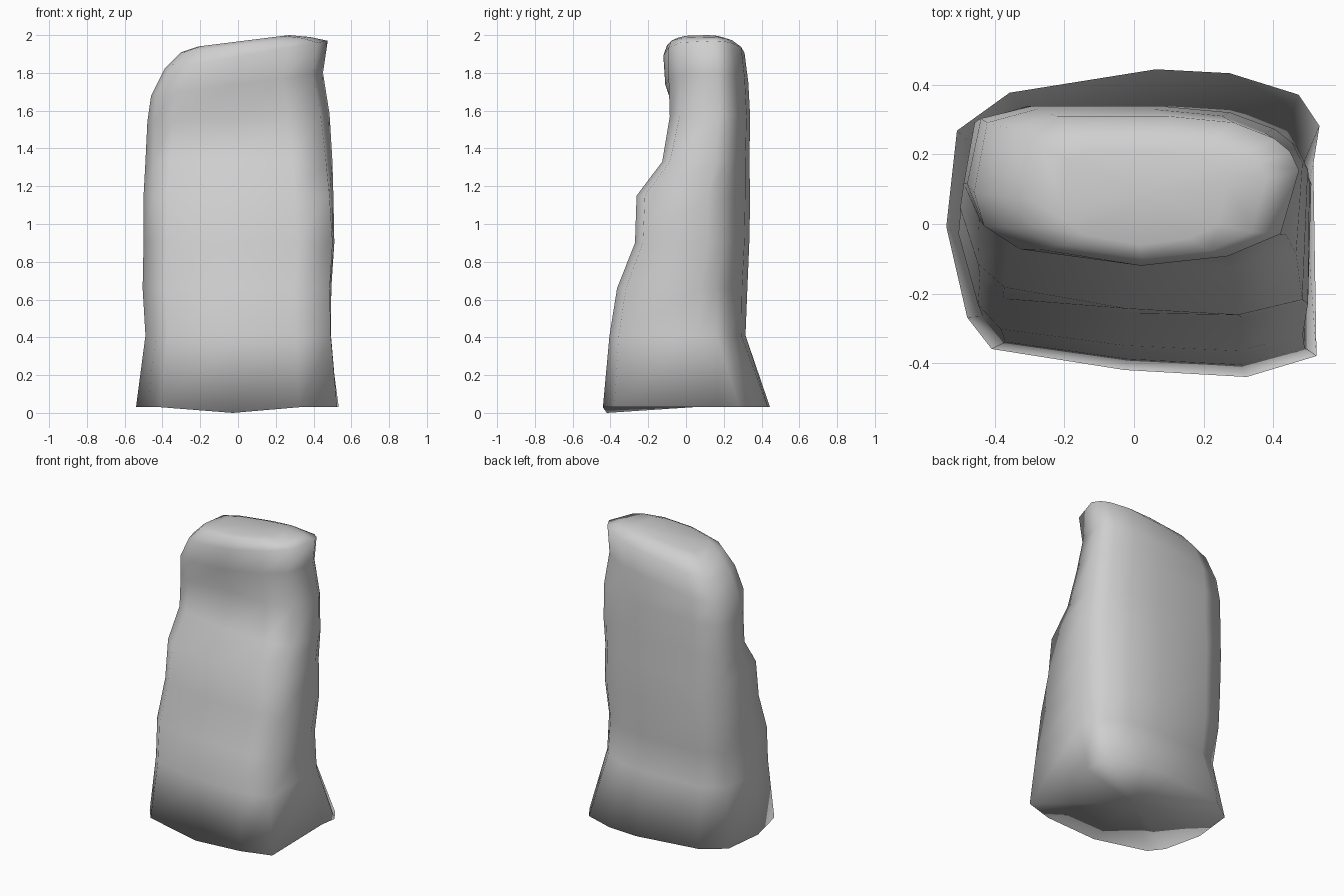
import bpy
import bmesh

cube = bpy.data.objects.get("Cube")
if cube:
    bpy.data.objects.remove(cube, do_unlink=True)


def make_material(name, colour):
    mat = bpy.data.materials.new(name)
    mat.use_nodes = True
    mat.diffuse_color = colour
    mat.node_tree.nodes["Principled BSDF"].inputs["Base Color"].default_value = colour
    return mat


def normalise(outline):
    """Fit an outline to the square from 0 to 1."""
    axes = []
    for values in zip(*outline):
        low, high = min(values), max(values)
        axes.append([(v - low) / (high - low) for v in values])
    return list(zip(*axes))


def mix(a, b, t):
    return a + (b - a) * t


def ramp(value, start, end):
    return min(1, max(0, (value - start) / (end - start)))


# Outlines of the foot and the crown, anticlockwise from the -x side
foot = normalise([
    (-.54, -.01), (-.48, -.27), (-.41, -.36), (-.03, -.42), (.32, -.44),
    (.52, -.38), (.51, .17), (.53, .28), (.47, .37), (.27, .43),
    (.06, .44), (-.36, .37), (-.51, .26)])
crown = normalise([
    (-.49, .1), (-.46, 0), (-.35, -.07), (-.03, -.12), (.25, -.09),
    (.42, -.02), (.48, .18), (.45, .24), (.4, .28), (.27, .33),
    (.06, .35), (-.3, .35), (-.45, .31)])
FRONT_MIDDLE = 3

# Each layer: height at -x and +x, x range, y range,
# depth of the front hollow, forward slant of the front towards +x
layers = [
    (.03, .03, -.54, .535, -.44, .445, 0, 0),
    (.41, .41, -.49, .5, -.405, .315, 0, 0),
    (.66, .66, -.505, .495, -.365, .325, 0, 0),
    (.9, .9, -.5, .51, -.27, .335, 0, 0),
    (1.15, 1.15, -.5, .505, -.255, .34, 0, .05),
    (1.33, 1.33, -.49, .5, -.12, .335, .01, .07),
    (1.54, 1.58, -.48, .485, -.1, .34, .06, .03),
    (1.68, 1.8, -.46, .45, -.12, .33, .01, 0),
    (1.82, 1.97, -.39, .475, -.12, .31, 0, 0),
    (1.91, 1.99, -.3, .38, -.1, .26, 0, 0),
    (1.94, 2, -.21, .27, -.06, .21, 0, 0),
]


def build_stone():
    bm = bmesh.new()
    rings = []
    for z_left, z_right, x0, x1, y0, y1, hollow, slant in layers:
        # The back narrows to the crown outline sooner than the front
        front_blend = ramp(z_left, 1, 1.7)
        back_blend = ramp(z_left, 0, .7)
        ring = []
        for i, (a, b) in enumerate(zip(foot, crown)):
            blend = front_blend if i < 6 else back_blend
            u, v = mix(a[0], b[0], blend), mix(a[1], b[1], blend)
            x = mix(x0, x1, u)
            y = mix(y0, y1, v) - slant * x * (1 - v)
            if i == FRONT_MIDDLE:
                y += hollow
            ring.append(bm.verts.new((x, y, mix(z_left, z_right, u))))
        rings.append(ring)

    # The front middle of the foot dips to the ground
    rings[0][FRONT_MIDDLE].co.z = 0

    # Side walls
    count = len(foot)
    for lower, upper in zip(rings, rings[1:]):
        for i in range(count):
            j = (i + 1) % count
            bm.faces.new((lower[i], lower[j], upper[j], upper[i]))

    # Closed underside and top
    for ring, height in ((rings[0], .03), (rings[-1], 1.97)):
        middle = sum((v.co for v in ring), ring[0].co * 0) / count
        middle.z = height
        hub = bm.verts.new(middle)
        for i in range(count):
            bm.faces.new((ring[i], ring[(i + 1) % count], hub))

    bmesh.ops.recalc_face_normals(bm, faces=bm.faces)
    for face in bm.faces:
        face.smooth = True
    mesh = bpy.data.meshes.new("standing_stone")
    bm.to_mesh(mesh)
    bm.free()
    stone = bpy.data.objects.new("standing_stone", mesh)
    bpy.context.collection.objects.link(stone)
    return stone


stone = build_stone()
stone.data.materials.append(make_material("stone_grey", (.62, .62, .62, 1)))
